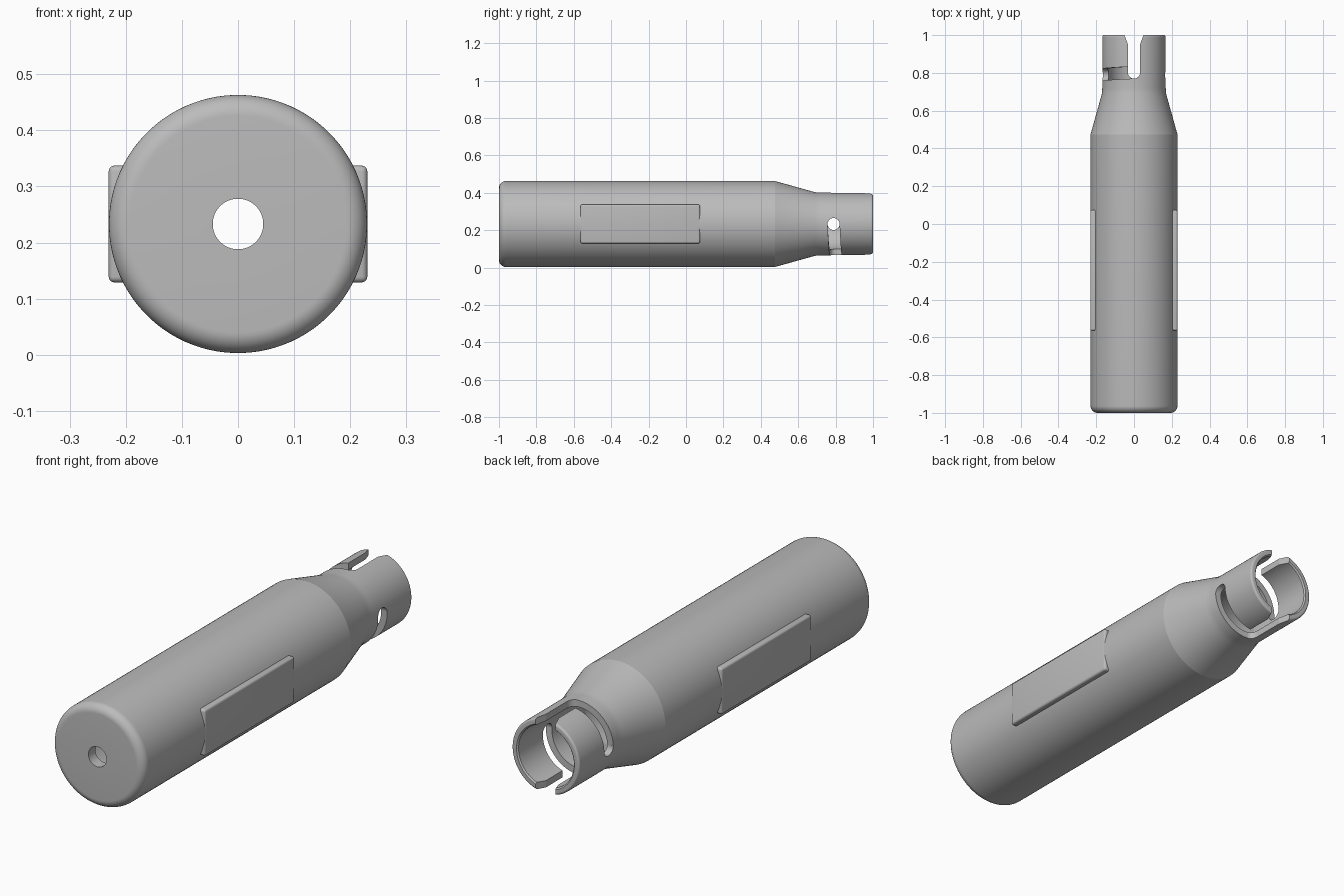
import bpy, bmesh, math
from mathutils import Matrix, Vector

AXIS_Z = 0.233
SEGMENTS = 96

cube = bpy.data.objects.get("Cube")
if cube:
    bpy.data.objects.remove(cube)

grey = bpy.data.materials.new("plain_grey")
grey.use_nodes = True
colour = (0.5, 0.5, 0.5, 1)
grey.diffuse_color = colour
bsdf = grey.node_tree.nodes["Principled BSDF"]
bsdf.inputs["Base Color"].default_value = colour
bsdf.inputs["Roughness"].default_value = 0.6


def finish(name, bm):
    """Turn a bmesh, built around the y axis, into an object at axis height."""
    bmesh.ops.recalc_face_normals(bm, faces=bm.faces)
    mesh = bpy.data.meshes.new(name)
    bm.to_mesh(mesh)
    bm.free()
    mesh.materials.append(grey)
    obj = bpy.data.objects.new(name, mesh)
    obj.location.z = AXIS_Z
    bpy.context.collection.objects.link(obj)
    return obj


def activate(obj):
    bpy.ops.object.select_all(action='DESELECT')
    obj.select_set(True)
    bpy.context.view_layer.objects.active = obj


def fillet(y, r, size, start, steps=10):
    """Quarter circle of (y, radius) points around a centre."""
    angles = [start + math.pi / 2 * i / steps for i in range(steps + 1)]
    return [(y + size * math.cos(a), r + size * math.sin(a)) for a in angles]


def loft(bm, rings, closed):
    """Join equal rings of points with quads, each ring being a closed loop."""
    loops = [[bm.verts.new(p) for p in ring] for ring in rings]
    pairs = list(zip(loops, loops[1:]))
    if closed:
        pairs.append((loops[-1], loops[0]))
    for a, b in pairs:
        for i in range(len(a)):
            j = (i + 1) % len(a)
            bm.faces.new((a[i], a[j], b[j], b[i]))
    if not closed:
        bm.faces.new(loops[0])
        bm.faces.new(loops[-1])


# Hollow handle body: outer skin from front to mouth, then the bore back again
profile = [(-1, 0.045)]
profile += reversed(fillet(-0.963, 0.193, 0.037, math.pi / 2))
profile += [(0.475, 0.23), (0.69, 0.17), (0.72, 0.168)]
profile += reversed(fillet(0.99, 0.158, 0.01, 0))
profile += [(1, 0.144), (0.994, 0.138), (0.66, 0.138), (0.46, 0.185),
            (-0.95, 0.185), (-0.95, 0.045)]
bm = bmesh.new()
turns = [2 * math.pi * (i + 0.5) / SEGMENTS for i in range(SEGMENTS)]
loft(bm, [[(r * math.cos(t), y, r * math.sin(t)) for y, r in profile]
          for t in turns], True)
body = finish("handle_body", bm)

# Bayonet slots: flared entry, curved run and round end, repeated half a turn on
SLOT = 0.032
ENTRY_Y, END_Y = 0.802, 0.789


def entry_cutter():
    bm = bmesh.new()
    outline = [(0.054, 1.02), (0.05, 1), (SLOT, 0.95)]
    outline += [(SLOT * math.cos(a), ENTRY_Y - SLOT * math.sin(a))
                for a in [math.pi * i / 20 for i in range(21)]]
    outline += [(-SLOT, 0.95), (-0.05, 1), (-0.054, 1.02)]
    loft(bm, [[(x, y, z) for x, y in outline] for z in (0.08, 0.25)], False)
    return bm


def run_cutter():
    bm = bmesh.new()
    rings = []
    for i in range(25):
        f = i / 24
        t = math.pi / 2 * (1 + f)
        y = ENTRY_Y + (END_Y - ENTRY_Y) * f
        rings.append([(r * math.cos(t), y + s, r * math.sin(t))
                      for r, s in ((0.1, -SLOT), (0.22, -SLOT),
                                   (0.22, SLOT), (0.1, SLOT))])
    loft(bm, rings, False)
    return bm


def end_cutter():
    bm = bmesh.new()
    circle = [2 * math.pi * (i + 0.5) / 40 for i in range(40)]
    loft(bm, [[(x, END_Y + SLOT * math.cos(a), SLOT * math.sin(a))
               for a in circle] for x in (-0.25, -0.08)], False)
    return bm


for turn in (0, math.pi):
    for make in (entry_cutter, run_cutter, end_cutter):
        bm = make()
        bmesh.ops.rotate(bm, verts=bm.verts, cent=(0, 0, 0),
                         matrix=Matrix.Rotation(turn, 3, 'Y'))
        cutter = finish("slot_cutter", bm)
        cutter.hide_render = True
        activate(body)
        cut = body.modifiers.new("slot", 'BOOLEAN')
        cut.operation = 'DIFFERENCE'
        cut.solver = 'EXACT'
        cut.object = cutter
        bpy.ops.object.modifier_apply(modifier=cut.name)
        bpy.data.objects.remove(cutter)

activate(body)
bpy.ops.object.shade_smooth_by_angle(angle=math.radians(12))

# Flat grip pads on both sides
for side, name in ((1, "left_grip_pad"), (-1, "right_grip_pad")):
    bm = bmesh.new()
    bmesh.ops.create_cube(bm, size=1)
    bmesh.ops.scale(bm, verts=bm.verts, vec=(0.04, 0.64, 0.208))
    bmesh.ops.translate(bm, verts=bm.verts,
                        vec=Vector((side * 0.2105, -0.245, 0)))
    bmesh.ops.bevel(bm, geom=bm.edges[:], offset=0.01, segments=4,
                    profile=0.5, affect='EDGES')
    pad = finish(name, bm)
    activate(pad)
    bpy.ops.object.shade_smooth_by_angle(angle=math.radians(35))
